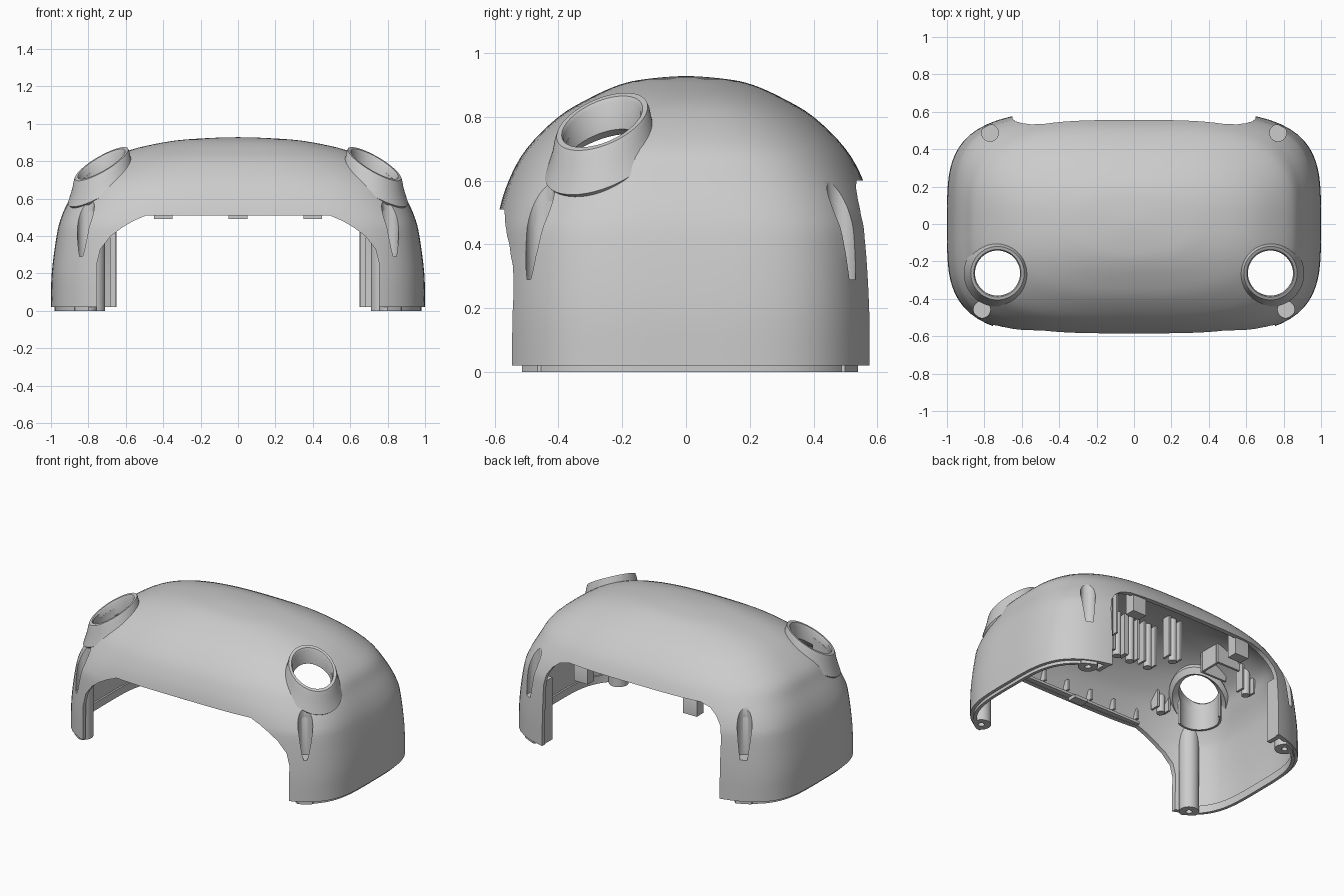
import bpy, bmesh, math
from mathutils import Vector, Matrix

if "Cube" in bpy.data.objects:
    bpy.data.objects.remove(bpy.data.objects["Cube"])

# half width, half depth, height of the dome's level curves
PROFILE = [(1, .61, .02), (.996, .609, .2), (.97, .6, .4), (.945, .587, .5), (.9, .556, .6),
           (.845, .5, .7), (.71, .4, .8), (.575, .3, .86), (.4, .21, .9), (.25, .13, .918), (0, 0, .928)]
FRONT_SCREW, BACK_SCREW = (.813, -.457), (.77, .487)


def new_object(name, bm):
    me = bpy.data.meshes.new(name)
    bm.to_mesh(me)
    bm.free()
    ob = bpy.data.objects.new(name, me)
    bpy.context.collection.objects.link(ob)
    return ob


def smooth(ob, angle=35):
    bpy.ops.object.select_all(action='DESELECT')
    ob.select_set(True)
    bpy.context.view_layer.objects.active = ob
    bpy.ops.object.shade_smooth_by_angle(angle=math.radians(angle))


def bake(ob):
    dg = bpy.context.evaluated_depsgraph_get()
    me = bpy.data.meshes.new_from_object(ob.evaluated_get(dg))
    ob.modifiers.clear()
    ob.data = me


def boolean(ob, other, op):
    m = ob.modifiers.new("bool", 'BOOLEAN')
    m.operation, m.object, m.solver, m.use_self = op, other, 'EXACT', True
    bake(ob)
    bpy.data.objects.remove(other)


def dome(name, scale=1.0, closed=False, n=112):
    pts = [Vector(p) for p in PROFILE]
    ext = [pts[0] * 2 - pts[1]] + pts + [Vector((-.25, -.13, .918))]
    rings = []
    for i in range(1, len(pts)):
        p0, p1, p2, p3 = ext[i - 1:i + 3]
        for k in range(4):
            t = k / 4
            rings.append(.5 * (2 * p1 + (p2 - p0) * t + (2 * p0 - 5 * p1 + 4 * p2 - p3) * t * t
                               + (3 * p1 - p0 - 3 * p2 + p3) * t ** 3))
    if closed:
        rings.insert(0, Vector((1, .61, -.1)))
    bm = bmesh.new()
    grid = []
    for a, b, z in rings:
        e = 3.8 - 1.4 * min(1, max(0, (z - .45) / .48))
        row = []
        for j in range(n):
            th = 2 * math.pi * j / n
            c, s = math.cos(th), math.sin(th)
            r = (abs(c) ** e + abs(s) ** e) ** (-1 / e) * scale
            row.append(bm.verts.new((a * c * r, b * s * r, z * scale)))
        grid.append(row)
    for lo, hi in zip(grid, grid[1:]):
        for j in range(n):
            bm.faces.new((lo[j], lo[(j + 1) % n], hi[(j + 1) % n], hi[j]))
    tip = bm.verts.new((0, 0, .928 * scale))
    for j in range(n):
        bm.faces.new((grid[-1][j], grid[-1][(j + 1) % n], tip))
    if closed:
        bm.faces.new(grid[0][::-1])
    return new_object(name, bm)


def add_box(bm, x0, x1, y0, y1, z0, z1):
    m = Matrix.Translation(((x0 + x1) / 2, (y0 + y1) / 2, (z0 + z1) / 2)) @ Matrix.Diagonal((x1 - x0, y1 - y0, z1 - z0, 1))
    bmesh.ops.create_cube(bm, size=1, matrix=m)


def add_cyl(bm, x, y, r, z0, z1, n=32):
    bmesh.ops.create_cone(bm, cap_ends=True, segments=n, radius1=r, radius2=r, depth=z1 - z0,
                          matrix=Matrix.Translation((x, y, (z0 + z1) / 2)))


def arch_cutter(half, y0, y1):
    outline = half + [(-x, z) for x, z in reversed(half)]
    bm = bmesh.new()
    f = bm.faces.new([bm.verts.new((x, y0, z)) for x, z in outline])
    ext = bmesh.ops.extrude_face_region(bm, geom=[f])
    bmesh.ops.translate(bm, vec=(0, y1 - y0, 0), verts=[v for v in ext['geom'] if isinstance(v, bmesh.types.BMVert)])
    bmesh.ops.recalc_face_normals(bm, faces=bm.faces)
    return new_object("arch_cutter", bm)


def screw_cutter():
    bm = bmesh.new()
    for s in (-1, 1):
        for x, y in (FRONT_SCREW, BACK_SCREW):
            add_cyl(bm, s * x, y, .045, .29, 1.1)
            add_cyl(bm, s * x, y, .019, -.2, .289, 20)
    return new_object("screw_cutter", bm)


# outer shell: thin dome with arches, eye holes and screw channels cut out
shell = dome("shell")
sol = shell.modifiers.new("wall", 'SOLIDIFY')
sol.thickness, sol.offset = .028, -1
bake(shell)
boolean(shell, arch_cutter([(.755, -.1), (.755, .25), (.735, .33), (.68, .40), (.62, .445), (.56, .48), (.49, .51)],
                           -1, -.2), 'DIFFERENCE')
boolean(shell, arch_cutter([(.65, -.1), (.65, .42), (.635, .49), (.6, .54), (.55, .58), (.48, .6)],
                           .2, 1), 'DIFFERENCE')
bm = bmesh.new()
for s in (-1, 1):
    add_cyl(bm, s * .73, -.263, .125, .4, 1.1, 48)
boolean(shell, new_object("eye_cutter", bm), 'DIFFERENCE')
boolean(shell, screw_cutter(), 'DIFFERENCE')
smooth(shell)

# corner screw columns running from the floor up into the dome
bm = bmesh.new()
for s in (-1, 1):
    for x, y in (FRONT_SCREW, BACK_SCREW):
        add_cyl(bm, s * x, y, .06, 0, .75)
columns = new_object("screw_columns", bm)
boolean(columns, dome("core", .988, True), 'INTERSECT')
boolean(columns, screw_cutter(), 'DIFFERENCE')
smooth(columns)

# inside posts, tabs and ribs, trimmed to the dome
bm = bmesh.new()
for s in (-1, 1):
    def box(x0, x1, *r):
        add_box(bm, min(s * x0, s * x1), max(s * x0, s * x1), *r)
    for x, y, z in ((.79, .1, .55), (.57, -.43, .58), (.25, .06, .6), (.18, -.09, .6), (.05, -.1, .6)):
        add_cyl(bm, s * x, y, .026, z, 1, 16)
        box(x - .05, x - .036, y - .03, y + .03, z + .02, 1)
        box(x + .036, x + .05, y - .03, y + .03, z + .02, 1)
    box(.35, .45, .46, .53, .49, 1)                 # back edge tab
    box(.655, .685, .46, .6, .02, .43)              # back leg ribs
    box(.71, .725, .53, .6, .02, .48)
    box(.762, .78, -.6, -.535, .02, .3)             # front leg rib
    box(.57, .76, .09, .105, .7, 1)                 # frame behind the eye
    box(.57, .76, -.06, -.045, .7, 1)
    box(.57, .585, -.04, .085, .7, 1)
for x in (-.45, -.27, -.09, .09, .27, .45):         # front ledge dividers
    add_box(bm, x - .008, x + .008, -.6, -.5, .53, .6)
add_box(bm, -.48, .48, -.6, -.52, .512, .529)
add_box(bm, -.05, .05, -.55, -.49, .49, .511)
fittings = new_object("inner_fittings", bm)
boolean(fittings, dome("core", .985, True), 'INTERSECT')
smooth(fittings)

for s, side in ((-1, "left"), (1, "right")):
    # raised eye rim, its top following a tilted plane
    bm = bmesh.new()
    loops = []
    for r, dz in ((.121, -.1), (.121, -.012), (.127, 0), (.143, 0), (.149, -.015), (.156, -.05), (.18, -.115), (.16, -.14)):
        loop = []
        for j in range(48):
            t = 2 * math.pi * j / 48
            dx, dy = r * math.cos(t), r * math.sin(t)
            loop.append(bm.verts.new((s * (.73 + dx), -.263 + dy, .785 - .54 * dx + .33 * dy + dz)))
        loops.append(loop)
    for a, b in zip(loops, loops[1:] + loops[:1]):
        for j in range(48):
            bm.faces.new((a[j], a[(j + 1) % 48], b[(j + 1) % 48], b[j]))
    bmesh.ops.recalc_face_normals(bm, faces=bm.faces)
    smooth(new_object("eye_rim_" + side, bm))

    # half tube hanging under the outer side of the eye, and the floor lip
    def strip(name, path):
        bm = bmesh.new()
        rows = [[bm.verts.new(p) for p in sec] for sec in path]
        for a, b in zip(rows, rows[1:]):
            for k in range(4):
                bm.faces.new((a[k], a[(k + 1) % 4], b[(k + 1) % 4], b[k]))
        bm.faces.new(rows[0])
        bm.faces.new(rows[-1])
        bmesh.ops.recalc_face_normals(bm, faces=bm.faces)
        smooth(new_object(name + side, bm))

    tube = []
    for j in range(25):
        t = math.radians(-120 + 180 * j / 24)
        c, d = math.cos(t), math.sin(t)
        top = .785 - .54 * .12 * c + .33 * .12 * d - .05
        tube.append([(s * (.73 + r * c), -.263 + r * d, z)
                     for r, z in ((.12, .52), (.134, .52), (.134, top), (.12, top))])
    strip("eye_tube_", tube)
    lip = []
    for j in range(33):
        y = -.47 + .98 * j / 32
        x = (1 - (abs(y) / .597) ** 3.8) ** (1 / 3.8)
        lip.append([(s * x * w, y * w / .98, z) for w, z in ((.96, 0), (.98, 0), (.98, .05), (.96, .05))])
    strip("floor_lip_", lip)
